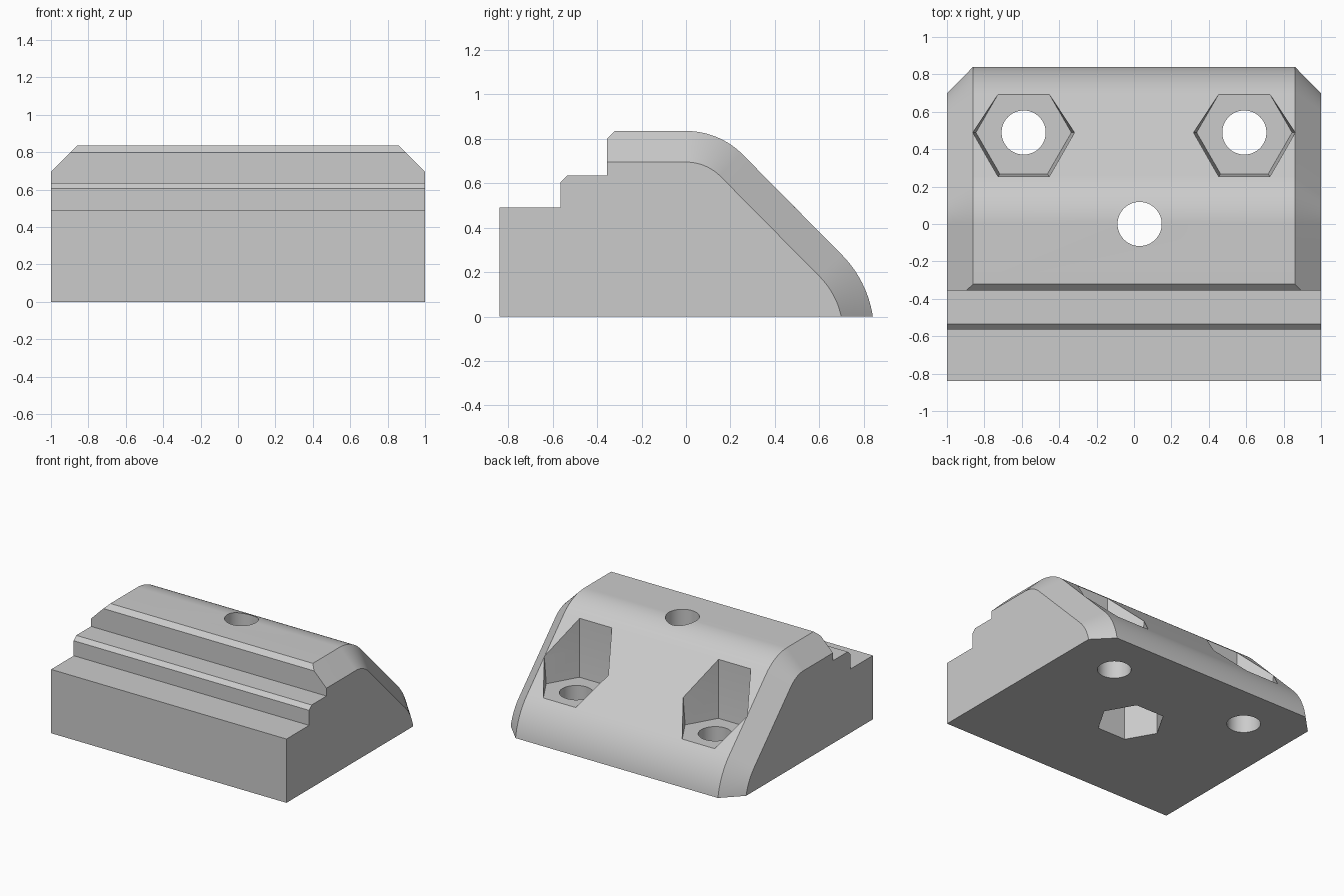
import bpy, bmesh, math

if "Cube" in bpy.data.objects:
    bpy.data.objects.remove(bpy.data.objects["Cube"], do_unlink=True)

grey = bpy.data.materials.new("light_grey")
grey.use_nodes = True
GREY = (0.6, 0.6, 0.6, 1)
grey.diffuse_color = GREY
grey.node_tree.nodes["Principled BSDF"].inputs["Base Color"].default_value = GREY


def loft(name, rings):
    """Closed solid skinned through rings of equal point count."""
    bm = bmesh.new()
    loops = [[bm.verts.new(p) for p in ring] for ring in rings]
    for a, b in zip(loops, loops[1:]):
        for i in range(len(a)):
            j = (i + 1) % len(a)
            bm.faces.new((a[i], a[j], b[j], b[i]))
    bm.faces.new(loops[0])
    bm.faces.new(loops[-1])
    bmesh.ops.recalc_face_normals(bm, faces=bm.faces[:])
    mesh = bpy.data.meshes.new(name)
    bm.to_mesh(mesh)
    bm.free()
    mesh.materials.append(grey)
    obj = bpy.data.objects.new(name, mesh)
    bpy.context.collection.objects.link(obj)
    return obj


def column(name, x, y, levels, sides):
    """Vertical polygon column from (height, radius) levels."""
    turn = [2 * math.pi * i / sides for i in range(sides)]
    return loft(name, [[(x + r * math.cos(a), y + r * math.sin(a), z) for a in turn]
                       for z, r in levels])


def arc(cy, cz, r, start, end, steps=20):
    angles = [start + (end - start) * i / steps for i in range(steps + 1)]
    return [(cy + r * math.cos(a), cz + r * math.sin(a)) for a in angles]


def section(x, inset):
    """Side profile with its top and sloping back pulled in by inset."""
    r_top, r_low = 0.36 - inset, 0.5 - inset
    low_y, low_z = 0.346, -0.074
    pts = [(-0.84, 0), (-0.84, 0.835 - inset)]
    pts += arc(0, 0.475, r_top, math.pi / 2, math.pi / 4)
    pts += arc(low_y, low_z, r_low, math.pi / 4, math.asin(-low_z / r_low))
    return [(x, y, z) for y, z in pts]


# Block with bevelled ends
body = loft("clamp_block", [section(-1, 0.14), section(-0.86, 0),
                            section(0.86, 0), section(1, 0.14)])

# Front steps with small chamfers
steps = [(-1, 0.49), (-0.565, 0.49), (-0.565, 0.605), (-0.535, 0.635), (-0.355, 0.635),
         (-0.355, 0.8), (-0.22, 0.935), (-0.22, 1.2), (-1, 1.2)]
cutters = [loft("step_cutter", [[(x, y, z) for y, z in steps] for x in (-1.2, 1.2)])]

# Bolt holes and hexagonal nut pockets in the slope
for x in (-0.59, 0.59):
    cutters.append(column("nut_pocket_cutter", x, 0.489,
                          [(0.287, 0.255), (0.5, 0.272), (1, 0.274)], 6))
    cutters.append(column("hole_cutter", x, 0.489, [(-0.2, 0.118), (1.2, 0.118)], 64))

# Central hole with a hexagonal recess underneath
cutters.append(column("recess_cutter", 0.03, 0, [(-0.2, 0.241), (0.5, 0.241)], 6))
cutters.append(column("hole_cutter", 0.03, 0, [(-0.3, 0.118), (1.2, 0.118)], 64))

bpy.ops.object.select_all(action="DESELECT")
body.select_set(True)
bpy.context.view_layer.objects.active = body
for cutter in cutters:
    cutter.hide_render = True
    mod = body.modifiers.new("cut", "BOOLEAN")
    mod.operation = "DIFFERENCE"
    mod.solver = "EXACT"
    mod.object = cutter
    bpy.ops.object.modifier_apply(modifier=mod.name)
    bpy.data.objects.remove(cutter, do_unlink=True)

bpy.ops.object.shade_smooth_by_angle(angle=math.radians(25))
